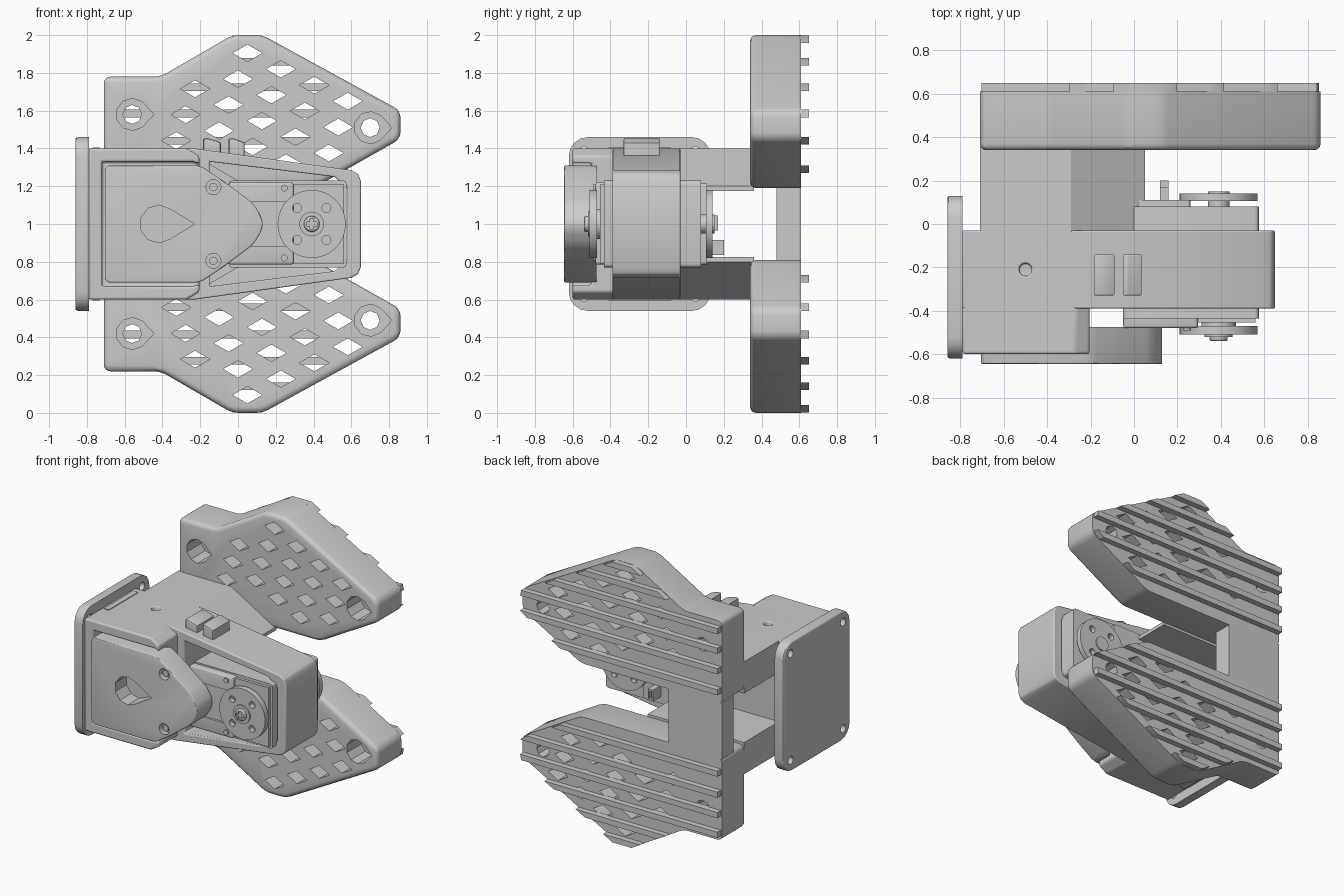
import bpy, bmesh, math

if "Cube" in bpy.data.objects:
    bpy.data.objects.remove(bpy.data.objects["Cube"])

AX = {'y': lambda u, v, t: (u, t, v), 'x': lambda u, v, t: (t, u, v), 'z': lambda u, v, t: (u, v, t)}


def add(bm, pts, t0, t1, axis='y', rc=0, rf=0, rb=0):
    """Extrude a profile along an axis; rc rounds corners, rf / rb round the start / end rims."""
    f = AX[axis]
    k = 'xyz'.index(axis)
    a = [bm.verts.new(f(u, v, t0)) for u, v in pts]
    b = [bm.verts.new(f(u, v, t1)) for u, v in pts]
    n = len(pts)
    bm.faces.new(a)
    bm.faces.new(b[::-1])
    for i in range(n):
        bm.faces.new((a[i], b[i], b[(i + 1) % n], a[(i + 1) % n]))
    bmesh.ops.recalc_face_normals(bm, faces=bm.faces[:])
    if rc:
        es = [e for e in bm.edges if abs(e.verts[0].co[k] - e.verts[1].co[k]) > 1e-5]
        bmesh.ops.bevel(bm, geom=es, offset=rc, segments=4, profile=0.5, affect='EDGES', clamp_overlap=True)
    for r, t in ((rf, t0), (rb, t1)):
        if r:
            es = [e for e in bm.edges if all(abs(v.co[k] - t) < 1e-5 for v in e.verts)]
            bmesh.ops.bevel(bm, geom=es, offset=r, segments=3, profile=0.5, affect='EDGES', clamp_overlap=True)


def finish(bm, name):
    bmesh.ops.recalc_face_normals(bm, faces=bm.faces[:])
    me = bpy.data.meshes.new(name)
    bm.to_mesh(me)
    bm.free()
    ob = bpy.data.objects.new(name, me)
    bpy.context.collection.objects.link(ob)
    return ob


def prism(name, pts, t0, t1, axis='y', **kw):
    bm = bmesh.new()
    add(bm, pts, t0, t1, axis, **kw)
    return finish(bm, name)


def rect(u0, u1, v0, v1):
    return [(u0, v0), (u1, v0), (u1, v1), (u0, v1)]


def ngon(u, v, r, n=32):
    return [(u + r * math.cos(2 * math.pi * i / n), v + r * math.sin(2 * math.pi * i / n)) for i in range(n)]


def drop(u, v, r, tip):
    """Low-poly teardrop pointing to +x."""
    return [(u + r * math.cos(a), v + r * math.sin(a)) for a in
            [math.radians(d) for d in range(50, 311, 37)]] + [(u + tip, v)]


def cut(ob, shapes):
    bm = bmesh.new()
    for s in shapes:
        add(bm, *s)
    c = finish(bm, 'cutter')
    c.hide_render = True
    m = ob.modifiers.new('cut', 'BOOLEAN')
    m.object, m.operation, m.solver = c, 'DIFFERENCE', 'EXACT'
    bpy.context.view_layer.objects.active = ob
    bpy.ops.object.modifier_apply(modifier=m.name)
    bpy.data.objects.remove(c)


def soften(ob, width):
    m = ob.modifiers.new('soft_edges', 'BEVEL')
    m.width, m.segments, m.limit_method, m.angle_limit = width, 3, 'ANGLE', math.radians(25)


def mz(pts, s):
    return [(x, 1 + s * (z - 1)) for x, z in pts]


def sym(half):
    """Complete an upper half profile by mirroring about z = 1."""
    return half + [(x, 2 - z) for x, z in reversed(half)]


# Foot plates with diamond grid, bolt pockets and tread ribs
PLATE = [(-.71, 1.78), (-.41, 1.78), (-.03, 2), (.13, 2), (.86, 1.6), (.86, 1.45), (.4, 1.19), (-.71, 1.19)]
BOLTS = [(-.56, 1.58), (.70, 1.51)]


def span(z):
    xs = []
    for (x0, z0), (x1, z1) in zip(PLATE, PLATE[1:] + PLATE[:1]):
        if (z0 - z) * (z1 - z) < 0:
            xs.append(x0 + (x1 - x0) * (z - z0) / (z1 - z0))
    return (min(xs), max(xs)) if xs else (9, -9)


def hole_ok(x, z):
    if x < -.45 or (x < .05 and z < 1.43):
        return False
    if any(math.hypot(x - bx, z - bz) < .165 for bx, bz in BOLTS):
        return False
    return all(span(z + d)[0] < x - .07 and span(z + d)[1] > x + .07 for d in (-.06, .06))


spots = [(.05 + .177 * i - .05 * j, 1.905 - .085 * i - .137 * j) for i in range(-6, 7) for j in range(-4, 9)]
spots = [p for p in spots if hole_ok(*p)]
for s, side in ((1, 'upper'), (-1, 'lower')):
    plate = prism(side + '_foot_plate', mz(PLATE, s), .34, .61, rc=.035, rf=.03)
    cut(plate, [(mz([(x - .078, z), (x, z - .045), (x + .078, z), (x, z + .045)], s), .2, .8) for x, z in spots])
    cut(plate, [(mz(drop(x, z, .085, .115), s), .2, .5) for x, z in BOLTS])
    cut(plate, [(mz(ngon(x, z, .05, 8), s), .4, .8) for x, z in BOLTS])
    bm = bmesh.new()
    for z in (1.978, 1.86, 1.725, 1.585, 1.44, 1.29):
        (a0, b0), (a1, b1) = span(z - .02), span(z + .02)
        add(bm, mz([(a0 + .008, z - .02), (b0 - .008, z - .02), (b1 - .008, z + .02), (a1 + .008, z + .02)], s),
            .60, .65)
    finish(bm, side + '_tread_ribs')
    # Arm joining the plate to the housing
    prism(side + '_arm', mz([(-.71, 1.4), (-.29, 1.4), (.05, 1.2), (.05, 1.175), (-.71, 1.175)], s), -.05, .36)
prism('rear_web', rect(-.71, -.29, .8, 1.2), .48, .61)

# Housing frame around the motor
frame = prism('housing_frame', sym([(-.79, 1.4), (-.23, 1.4), (.6, 1.285), (.635, 1.265), (.65, 1.23)]), -.39, -.03)
cut(frame, [(sym([(-.15, 1.33), (.51, 1.25), (.58, 1.19)]), -.6, .2)])
cut(frame, [(ngon(-.5, -.21, .03, 12), 1.3, 1.5, 'z'), (ngon(-.5, -.21, .03, 12), .5, .7, 'z')])
soften(frame, .014)
front = prism('housing_front', sym([(-.79, 1.4), (-.27, 1.4), (-.205, 1.36)]), -.6, -.37)
cut(front, [(sym([(-.72, 1.33), (-.24, 1.33), (.1, 1.22)]), -.8, -.5)])
soften(front, .012)
bm = bmesh.new()
for z in (.595, 1.395):
    add(bm, rect(-.77, -.73, z, z + .01), -.41, -.08)
finish(bm, 'housing_rails')

# Front cap with pocket and two screws
cap = prism('front_cap', sym([(-.705, 1.31), (-.2, 1.31), (-.08, 1.23), (.08, 1.11), (.13, 1.03)]), -.645, -.475,
            rc=.035, rf=.025)
cut(cap, [(drop(-.42, 1, .10, .19), -.8, -.52), (ngon(-.13, 1.195, .04, 12), -.8, -.6),
          (ngon(-.13, .805, .04, 12), -.8, -.6)])
for z in (1.195, .805):
    prism('cap_screw', ngon(-.13, z, .022, 12), -.63, -.58)

# Square mounting plate at the end
mount = prism('mount_plate', rect(-.62, .13, .54, 1.46), -.86, -.79, axis='x', rc=.1, rf=.012)
cut(mount, [(ngon(y, z, .028, 16), -1, -.7, 'x') for y in (-.54, .05) for z in (.62, 1.38)])

# Motor body and its covers
prism('motor_body', rect(-.05, .575, .77, 1.23), -.435, .08, rc=.02)
mf = prism('motor_front_cover', rect(-.05, .295, .785, 1.22), -.48, -.42, rc=.015, rf=.012)
cut(mf, [(rect(.02, .26, .88, 1.12), -.6, -.465)])
prism('motor_front_step', rect(-.05, .56, .79, 1.21), -.455, -.42)
prism('motor_rear_cover', rect(-.05, .26, .785, 1.215), .07, .11, rc=.015)
for z in (1.19, .82):
    prism('motor_screw', ngon(.245, z, .018, 12), -.49, -.47)
for z in (.87, 1.0):
    ob = prism('rear_connector', rect(.12, .16, z - .035, z + .045), .1, .17 if z > .9 else .2)
    cut(ob, [(rect(.13, .15, z - .02, z + .03), .15, .3)])

# Output horns: disc, washer, hub and screw holes
C = (.39, 1.0)
for name, y0, y1 in (('front_horn', -.51, -.47), ('rear_horn', .105, .14)):
    h = prism(name, ngon(*C, .18, 48), y0, y1)
    cut(h, [(ngon(C[0] + dx, C[1] + dz, .024, 12), -.8, .8) for dx in (-.078, .078) for dz in (-.085, .085)])
prism('front_washer', ngon(*C, .08), -.475, -.44)
prism('front_hub', ngon(*C, .065), -.52, -.44)
screw = prism('front_screw', ngon(*C, .042, 24), -.54, -.5, rf=.01)
cut(screw, [(rect(.362, .418, .99, 1.01), -.6, -.53)])
cut(screw, [(rect(.38, .40, .972, 1.028), -.6, -.53)])
prism('rear_hub', ngon(*C, .05), .07, .15)

# Cable clips on top
for x0, x1 in ((-.185, -.09), (-.05, .035)):
    prism('cable_clip', [(x0, 1.34), (x1, 1.34), (x1, 1.43), (x1 - .02, 1.44), (x0 + .02, 1.455), (x0, 1.45)],
          -.33, -.14, rf=.008, rb=.008)

# Smooth shading with sharp edges kept
for o in bpy.context.scene.objects:
    o.select_set(o.type == 'MESH')
    if o.type == 'MESH':
        bpy.context.view_layer.objects.active = o
bpy.ops.object.shade_smooth_by_angle(angle=math.radians(30))
